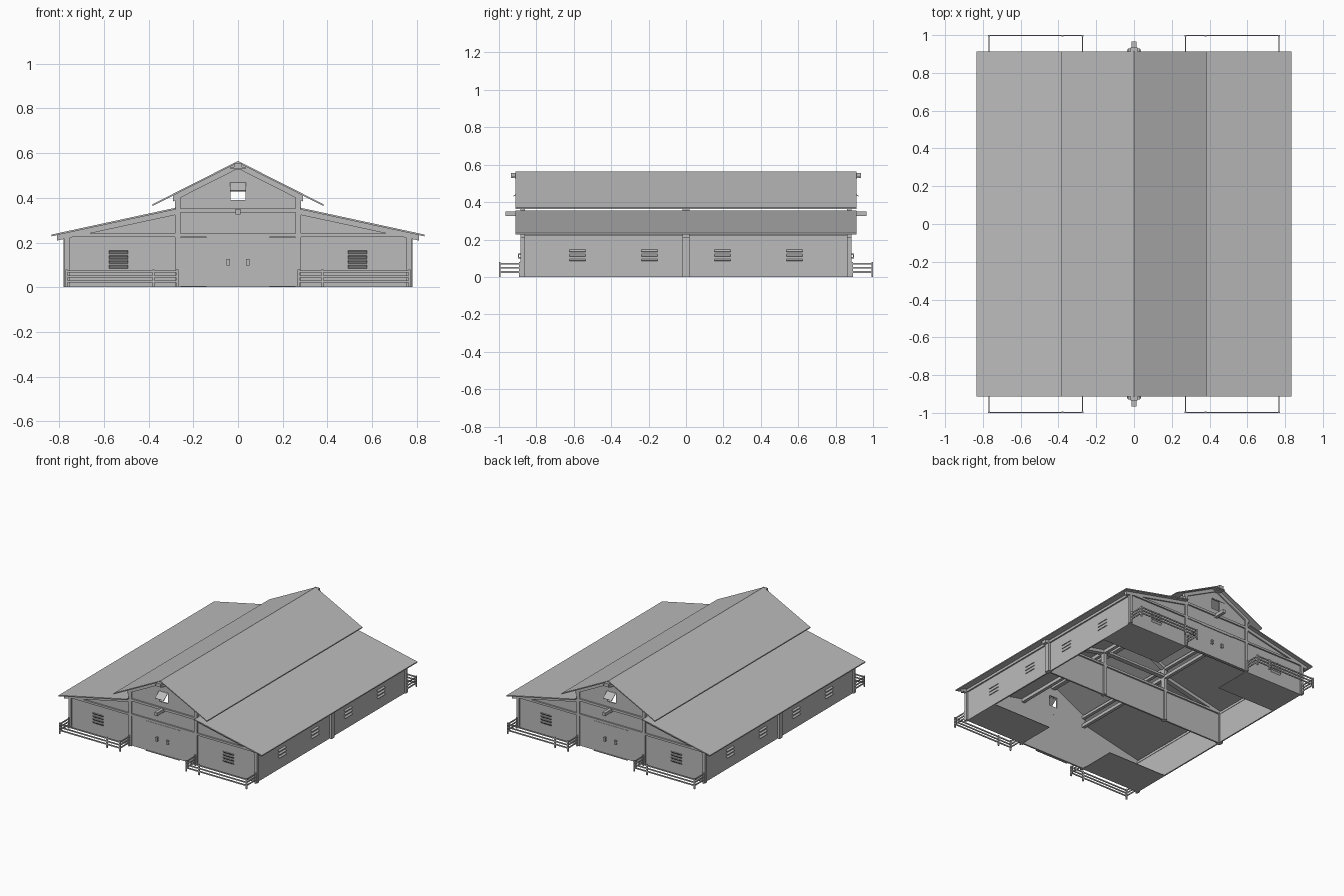
import bpy, bmesh, math
from mathutils import Matrix

cube = bpy.data.objects.get("Cube")
if cube:
    bpy.data.objects.remove(cube, do_unlink=True)

grey = bpy.data.materials.new("plain grey")
grey.use_nodes = True
GREY = (0.5, 0.5, 0.5, 1)
grey.diffuse_color = GREY
grey.node_tree.nodes["Principled BSDF"].inputs["Base Color"].default_value = GREY


def finish(name, bm):
    bmesh.ops.recalc_face_normals(bm, faces=bm.faces)
    mesh = bpy.data.meshes.new(name)
    bm.to_mesh(mesh)
    bm.free()
    mesh.materials.append(grey)
    ob = bpy.data.objects.new(name, mesh)
    bpy.context.collection.objects.link(ob)
    return ob


def add_box(bm, x0, x1, y0, y1, z0, z1, tilt=None):
    centre = Matrix.Translation(((x0 + x1) / 2, (y0 + y1) / 2, (z0 + z1) / 2))
    size = Matrix.Diagonal((abs(x1 - x0), abs(y1 - y0), abs(z1 - z0), 1))
    bmesh.ops.create_cube(bm, size=1, matrix=centre @ (tilt or Matrix()) @ size)


def add_prism(bm, profile, y0, y1):
    """Extrude an x-z outline along y."""
    near = [bm.verts.new((x, y0, z)) for x, z in profile]
    face = bm.faces.new(near)
    out = bmesh.ops.extrude_face_region(bm, geom=[face])
    moved = [v for v in out["geom"] if isinstance(v, bmesh.types.BMVert)]
    bmesh.ops.translate(bm, vec=(0, y1 - y0, 0), verts=moved)


def boxes(name, items):
    bm = bmesh.new()
    for item in items:
        add_box(bm, *item)
    return finish(name, bm)


def prism(name, profile, y0, y1):
    bm = bmesh.new()
    add_prism(bm, profile, y0, y1)
    return finish(name, bm)


def high(x):
    """Underside of the upper roof."""
    return 0.557 - 0.506 * abs(x)


def low(x):
    """Underside of the lower roofs."""
    return 0.408 - 0.216 * abs(x)


def slope(line, x0, x1, depth):
    """Band of given depth hanging from a roof line (negative rises above it)."""
    return [(x0, line(x0)), (x1, line(x1)), (x1, line(x1) - depth), (x0, line(x0) - depth)]


SIDES = (("right", -1), ("left", 1))
ENDS = (("front", -1), ("back", 1))
HALF, DEPTH, NAVE = 0.765, 0.875, 0.282

# Roofs
for side, s in SIDES:
    prism(side + "_upper_roof", slope(high, 0, s * 0.383, -0.008), -0.912, 0.912)
    prism(side + "_lower_roof", slope(low, s * 0.278, s * 0.835, -0.008), -0.912, 0.912)
    boxes(side + "_long_beam", [(s * 0.258, s * NAVE, -DEPTH, DEPTH, 0.322, 0.346)])
    boxes(side + "_upper_plate", [(s * 0.258, s * NAVE, -DEPTH, DEPTH, 0.39, 0.41)])
boxes("ridge_beam", [(-0.016, 0.016, -0.915, 0.915, 0.525, 0.55)])


# Timber frames: both ends and the middle
def frame(name, y0, y1):
    bm = bmesh.new()
    for s in (-1, 1):
        add_box(bm, s * 0.258, s * NAVE, y0, y1, 0, high(NAVE))
        add_box(bm, s * 0.755, s * 0.776, y0, y1, 0, low(0.776))
        add_box(bm, s * NAVE, s * 0.776, y0, y1, 0.225, 0.24)
        add_prism(bm, slope(low, s * NAVE, s * 0.81, 0.024), y0, y1)
        add_prism(bm, slope(high, 0, s * 0.29, 0.026), y0, y1)
    for z in (0.224, 0.335):
        add_box(bm, -NAVE, NAVE, y0, y1, z, z + 0.017)
    finish(name, bm)


frame("middle_frame", -0.018, 0.018)
boxes("middle_partition", [(-HALF, HALF, -0.006, 0.006, 0, 0.235)])

outline = [(-HALF, 0), (HALF, 0), (HALF, low(HALF)), (NAVE, low(NAVE)), (NAVE, high(NAVE)),
           (0, high(0)), (-NAVE, high(NAVE)), (-NAVE, low(NAVE)), (-HALF, low(HALF))]

# Loft window cutter
cutter = boxes("loft_window_cutter", [(-0.034, 0.034, -1, 1, 0.39, 0.468)])
cutter.hide_render = True
cutter.hide_viewport = True
cutter.display_type = "WIRE"

for end, e in ENDS:
    frame(end + "_frame", e * 0.862, e * 0.884)
    wall = prism(end + "_wall", outline, e * 0.862, e * 0.873)
    cut = wall.modifiers.new("loft_window", "BOOLEAN")
    cut.operation = "DIFFERENCE"
    cut.object = cutter
    cut.solver = "EXACT"

    # Propped loft shutter
    tilt = Matrix.Rotation(e * math.radians(50), 4, "X")
    boxes(end + "_loft_shutter",
          [(-0.036, 0.036, e * 0.869, e * 0.929, 0.447, 0.451,
            Matrix.Rotation(-e * math.radians(38), 4, "X"))])

    # Ridge block and hoist beam
    boxes(end + "_ridge_block", [(-0.033, 0.033, e * 0.88, e * 0.93, 0.53, 0.538),
                                 (-0.018, 0.018, e * 0.88, e * 0.935, 0.53, 0.555)])
    boxes(end + "_hoist_beam", [(-0.012, 0.012, e * 0.86, e * 0.965, 0.326, 0.35)])

    # Double doors with track and handles
    for side, s in SIDES:
        boxes(f"{end}_{side}_door", [(s * 0.001, s * 0.257, e * 0.872, e * 0.88, 0.004, 0.222)])
        bars = []
        for x in (0.036, 0.047):
            bars.append((s * x, s * (x + 0.004), e * 0.88, e * 0.897, 0.098, 0.106))
            bars.append((s * x, s * (x + 0.004), e * 0.88, e * 0.897, 0.118, 0.126))
        bars.append((s * 0.036, s * 0.051, e * 0.893, e * 0.897, 0.098, 0.126))
        boxes(f"{end}_{side}_handle", bars)
    boxes(end + "_door_tracks", [(-0.14, 0.14, e * 0.878, e * 0.886, z, z + 0.005)
                                 for z in (0, 0.219)])

    for side, s in SIDES:
        # Louvred vent
        boxes(f"{end}_{side}_vent",
              [(s * 0.493, s * 0.577, e * 0.866, e * 0.886, z, z + 0.004, tilt)
               for z in (0.088, 0.11, 0.132, 0.154)])

        # Pen floor inside the corner
        boxes(f"{end}_{side}_floor", [(s * 0.27, s * HALF, e * 0.58, e * 0.87, 0, 0.004)])

        # Pen fence
        parts = []
        for x, y in ((0.272, 0.996), (0.378, 0.996), (0.768, 0.996), (0.272, 0.89), (0.768, 0.89)):
            parts.append((s * (x - 0.005), s * (x + 0.005), e * (y - 0.004), e * (y + 0.004), 0, 0.08))
        for z in (0.022, 0.044, 0.066):
            parts.append((s * 0.268, s * 0.772, e * 0.994, e, z, z + 0.009))
            for x in (0.272, 0.768):
                parts.append((s * (x - 0.003), s * (x + 0.003), e * 0.88, e * 0.998, z, z + 0.009))
        boxes(f"{end}_{side}_fence", parts)

# Long side walls with posts and louvred vents
for side, s in SIDES:
    boxes(side + "_wall", [(s * 0.755, s * HALF, -DEPTH, DEPTH, 0, 0.24)])
    boxes(side + "_middle_post", [(s * 0.75, s * 0.782, -0.018, 0.018, 0, 0.236)])
    boxes(side + "_eave_beam", [(s * 0.752, s * 0.776, -DEPTH, DEPTH, 0.22, 0.238)])
    tilt = Matrix.Rotation(s * math.radians(40), 4, "Y")
    for i, y in enumerate((-0.58, -0.195, 0.195, 0.58)):
        boxes(f"{side}_vent_{i + 1}",
              [(s * 0.757, s * 0.777, y - 0.042, y + 0.042, z, z + 0.004, tilt)
               for z in (0.09, 0.115, 0.14)])
